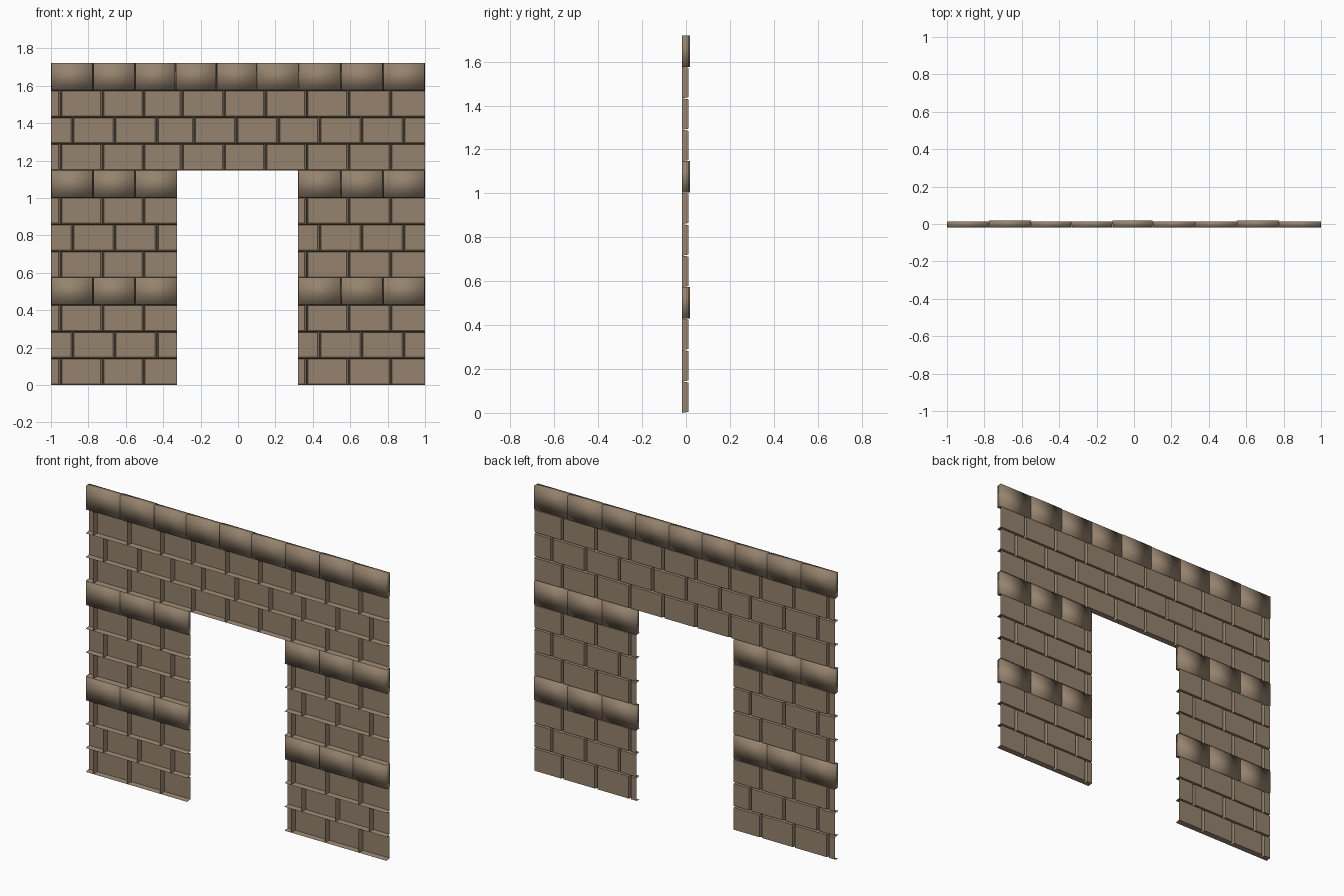
import bpy, bmesh

if "Cube" in bpy.data.objects:
    bpy.data.objects.remove(bpy.data.objects["Cube"])

ROW = 1.72 / 12            # course height
TIP, FACE = -0.018, 0.012  # depth of the joints / back face of the bricks
GZ, GX = 0.005, 0.009      # half width of the V joints
DOOR = (-0.325, 0.322)

stone = bpy.data.materials.new("brown stone")
stone.diffuse_color = (0.30, 0.225, 0.155, 1)
stone.use_nodes = True
stone.node_tree.nodes["Principled BSDF"].inputs["Base Color"].default_value = stone.diffuse_color


def finish(name, bm, smooth=False):
    mesh = bpy.data.meshes.new(name)
    bm.to_mesh(mesh)
    bm.free()
    mesh.materials.append(stone)
    for p in mesh.polygons:
        p.use_smooth = smooth
    obj = bpy.data.objects.new(name, mesh)
    bpy.context.collection.objects.link(obj)


def tray(bm, x0, x1, z0, z1, open_l, open_r, face):
    """Hollow brick: back face plus flanges running to the joint tips."""
    a = x0 if open_l else x0 + GX
    b = x1 if open_r else x1 - GX
    tip = [bm.verts.new((x, TIP, z)) for x, z in ((x0, z0), (x1, z0), (x1, z1), (x0, z1))]
    top = [bm.verts.new((x, face, z)) for x, z in
           ((a, z0 + GZ), (b, z0 + GZ), (b, z1 - GZ), (a, z1 - GZ))]
    bm.faces.new(top[::-1])
    for i in range(4):
        if (i == 1 and open_r) or (i == 3 and open_l):
            continue
        j = (i + 1) % 4
        bm.faces.new((tip[j], tip[i], top[i], top[j]))


def block(bm, x0, x1, z0, z1, back):
    """Closed capping block, slightly narrower towards the front."""
    s = 0.003
    f = [bm.verts.new((x, TIP, z)) for x, z in
         ((x0 + s, z0), (x1 - s, z0), (x1 - s, z1), (x0 + s, z1))]
    r = [bm.verts.new((x, back, z)) for x, z in ((x0, z0), (x1, z0), (x1, z1), (x0, z1))]
    bm.faces.new(f)
    bm.faces.new(r[::-1])
    for i in range(4):
        j = (i + 1) % 4
        bm.faces.new((f[j], f[i], r[i], r[j]))


# joint positions of the two brick bonds and of the capping courses
bond_a = [-0.95, -0.725, -0.505, -0.30, -0.075, 0.145, 0.365, 0.59, 0.815]
bond_b = [-0.885, -0.66, -0.435, -0.235, -0.01, 0.215, 0.435, 0.66, 0.885]
bond_cap = [-0.775, -0.55, -0.335, -0.115, 0.10, 0.325, 0.55, 0.775]

for row in range(12):
    z0, z1 = row * ROW, (row + 1) * ROW
    cap = row % 4 == 3
    joints = bond_cap if cap else (bond_b if row % 4 == 1 else bond_a)
    spans = [("left_pier", -1, DOOR[0]), ("right_pier", DOOR[1], 1)] if row < 8 else [("lintel", -1, 1)]
    for part, lo, hi in spans:
        xs = [lo] + [j for j in joints if lo + 0.02 < j < hi - 0.02] + [hi]
        bm = bmesh.new()
        for x0, x1 in zip(xs, xs[1:]):
            if cap:
                # every third capping block stands proud at the back
                raised = any(abs((x0 + x1) / 2 - c) < 0.05 for c in (-0.66, 0, 0.66))
                block(bm, x0, x1, z0, z1, 0.018 if raised else 0.014)
            else:
                tray(bm, x0, x1, z0, z1, x0 == lo, x1 == hi, FACE)
        kind = "capping_course" if cap else "brick_course"
        finish(f"{part}_{kind}_{row + 1}", bm, cap)
